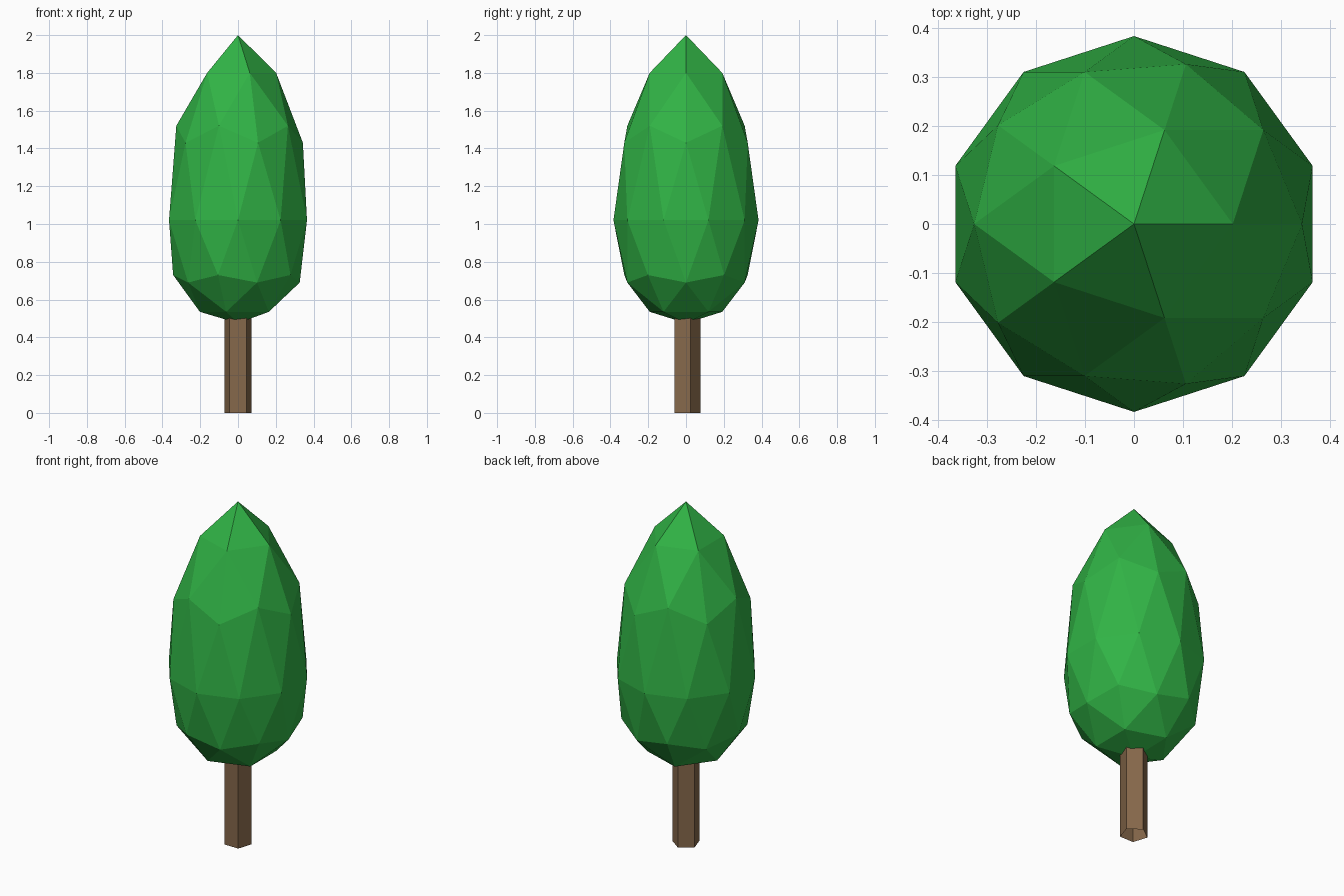
import bpy, bmesh, math
from mathutils import Matrix

if "Cube" in bpy.data.objects:
    bpy.data.objects.remove(bpy.data.objects["Cube"])


def make_object(name, bm, color):
    mesh = bpy.data.meshes.new(name)
    bm.to_mesh(mesh)
    bm.free()
    mat = bpy.data.materials.new(name + "_colour")
    mat.diffuse_color = color
    mat.use_nodes = True
    mat.node_tree.nodes["Principled BSDF"].inputs["Base Color"].default_value = mat.diffuse_color
    mesh.materials.append(mat)
    obj = bpy.data.objects.new(name, mesh)
    bpy.context.collection.objects.link(obj)
    return obj


# Crown: low-poly icosphere whose height levels are stretched into a teardrop
LEVELS = [(-1, 0.475), (-0.851, 0.535), (-0.526, 0.69), (-0.447, 0.73), (0, 1.02),
          (0.447, 1.43), (0.526, 1.52), (0.851, 1.80), (1, 2.0)]
bm = bmesh.new()
bmesh.ops.create_icosphere(bm, subdivisions=2, radius=1)
for v in bm.verts:
    height = min(LEVELS, key=lambda p: abs(p[0] - v.co.z))[1]
    v.co = (v.co.x * 0.384, v.co.y * 0.384, height)
make_object("crown", bm, (0.03, 0.45, 0.06, 1))

# Trunk: five-sided tube, open at the bottom, one corner pointing back
bm = bmesh.new()
bottom, top, height = 0.0, 0.52, 0.52
bmesh.ops.create_cone(bm, cap_ends=False, segments=5, radius1=0.076, radius2=0.076,
                      depth=height, matrix=Matrix.Translation((0, 0, height / 2)))
# turn so that a corner lies on +y
corner = bm.verts[:][0].co
turn = math.pi / 2 - math.atan2(corner.y, corner.x)
bmesh.ops.rotate(bm, verts=bm.verts, cent=(0, 0, 0), matrix=Matrix.Rotation(turn, 3, 'Z'))
bmesh.ops.recalc_face_normals(bm, faces=bm.faces)
make_object("trunk", bm, (0.24, 0.14, 0.07, 1))
